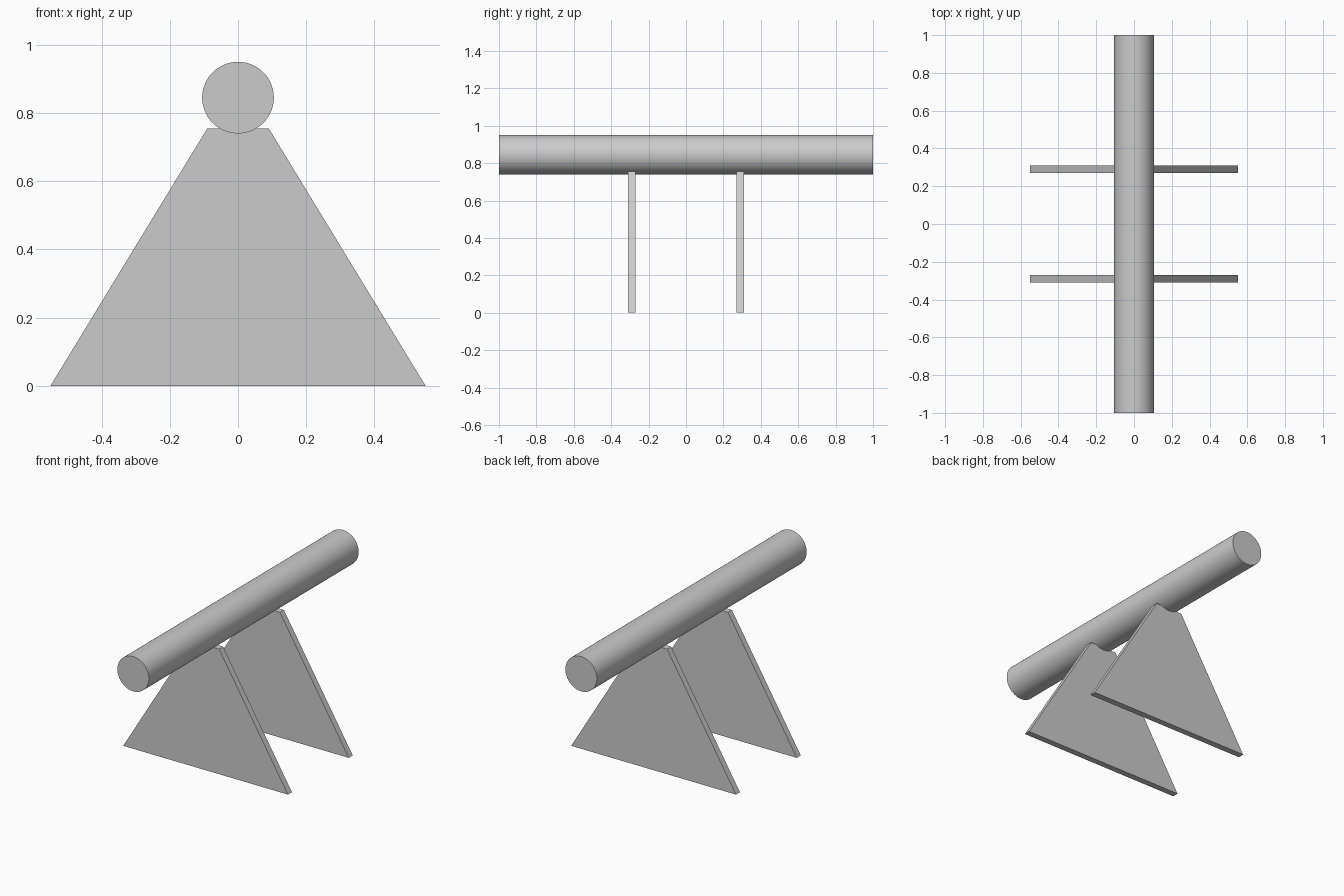
import bpy, bmesh, math

if "Cube" in bpy.data.objects:
    bpy.data.objects.remove(bpy.data.objects["Cube"])

RADIUS, AXIS_Z = 0.105, 0.845


def support_plate(name, y, thickness=0.038):
    # Tapered plate extruded along y from a trapezoid profile
    profile = [(-0.55, 0), (0.55, 0), (0.09, 0.755), (-0.09, 0.755)]
    bm = bmesh.new()
    face = bm.faces.new([bm.verts.new((x, y - thickness / 2, z)) for x, z in profile])
    ext = bmesh.ops.extrude_face_region(bm, geom=[face])
    verts = [g for g in ext["geom"] if isinstance(g, bmesh.types.BMVert)]
    bmesh.ops.translate(bm, verts=verts, vec=(0, thickness, 0))
    bmesh.ops.recalc_face_normals(bm, faces=bm.faces)
    mesh = bpy.data.meshes.new(name)
    bm.to_mesh(mesh)
    bm.free()
    obj = bpy.data.objects.new(name, mesh)
    bpy.context.collection.objects.link(obj)


# Horizontal round beam
bpy.ops.mesh.primitive_cylinder_add(vertices=96, radius=RADIUS, depth=2,
                                    location=(0, 0, AXIS_Z),
                                    rotation=(math.pi / 2, 0, 0))
bpy.context.object.name = "round_beam"
bpy.ops.object.shade_smooth_by_angle(angle=math.radians(30))

# Two supports, slightly sunk into the beam
support_plate("front_support", -0.29)
support_plate("back_support", 0.29)
